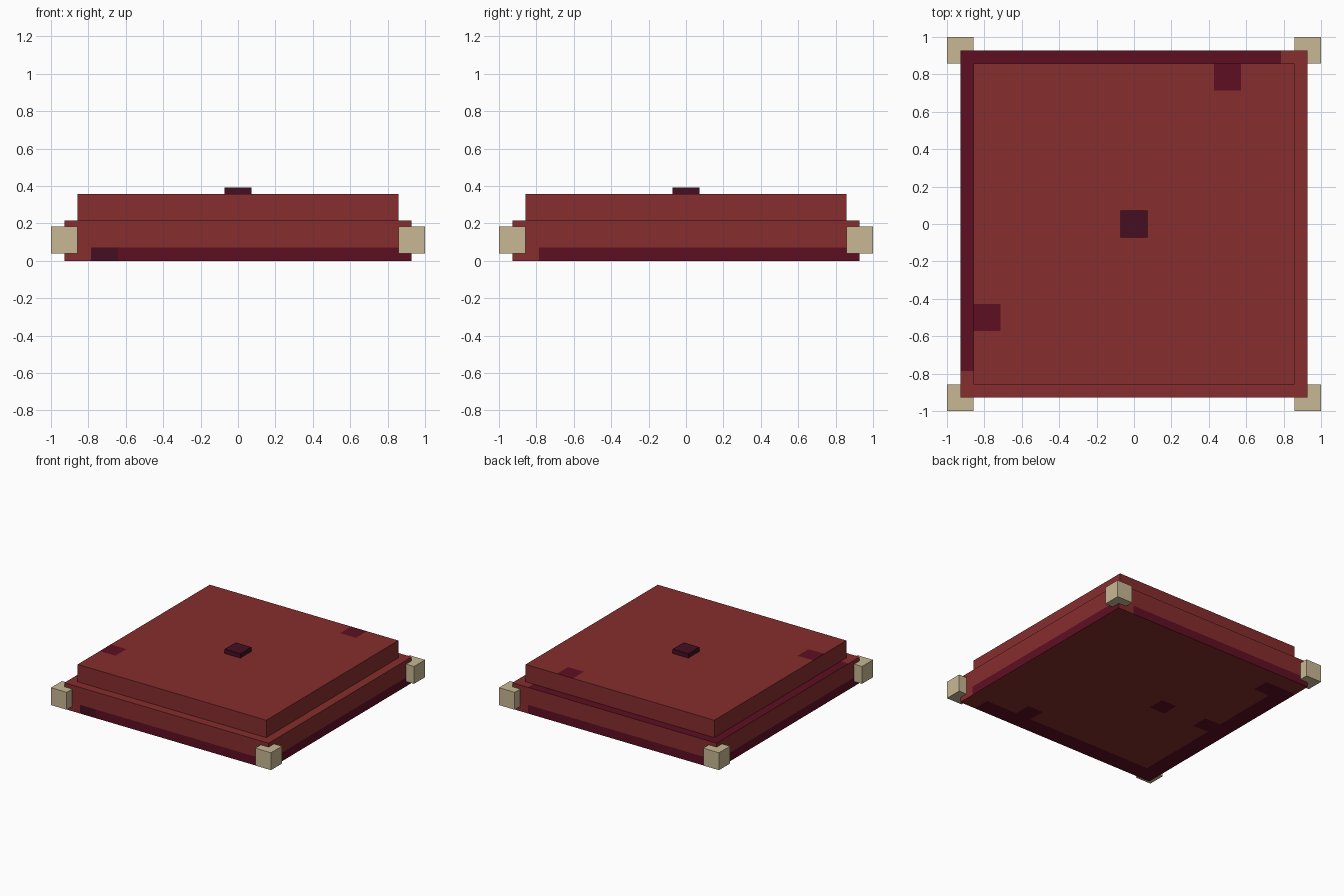
import bpy
import bmesh
from mathutils import Matrix, Vector

cube = bpy.data.objects.get("Cube")
if cube:
    bpy.data.objects.remove(cube, do_unlink=True)

U = 1 / 14  # layout unit


def material(name, rgb):
    mat = bpy.data.materials.new(name)
    mat.use_nodes = True
    mat.diffuse_color = (*rgb, 1)
    mat.node_tree.nodes["Principled BSDF"].inputs["Base Color"].default_value = (*rgb, 1)
    return mat


RED = material("brick red", (0.24, 0.026, 0.026))
WINE = material("wine", (0.112, 0.0045, 0.0165))
PLUM = material("dark plum", (0.058, 0.0045, 0.0145))
BEIGE = material("beige", (0.58, 0.48, 0.295))


def box(name, center, size, mats, cuts=((), (), ()), rule=None):
    """Box in layout units, cut along each axis, with faces coloured by a rule."""
    bm = bmesh.new()
    bmesh.ops.create_cube(bm, size=1, matrix=Matrix.LocRotScale(Vector(center), None, Vector(size)))
    for axis, places in enumerate(cuts):
        normal = Vector([float(i == axis) for i in range(3)])
        for p in places:
            bmesh.ops.bisect_plane(bm, geom=bm.verts[:] + bm.edges[:] + bm.faces[:],
                                   plane_co=normal * p, plane_no=normal)
    bm.normal_update()
    if rule:
        for f in bm.faces:
            f.material_index = rule(f.calc_center_median(), f.normal)
    bmesh.ops.scale(bm, vec=(U, U, U), verts=bm.verts)
    mesh = bpy.data.meshes.new(name)
    bm.to_mesh(mesh)
    bm.free()
    for m in mats:
        mesh.materials.append(m)
    obj = bpy.data.objects.new(name, mesh)
    bpy.context.collection.objects.link(obj)
    return obj


def in_patch(c, patches):
    return any(abs(c.x - x) < 1 and abs(c.y - y) < 1 for x, y in patches)


def base_rule(c, n):
    # ledge on top
    if n.z > 0.5:
        return int((c.x < -12 and c.y > -11) or (c.y > 12 and c.x < 11))
    # underside borders and spots
    if n.z < -0.5:
        border = (c.y < -11 and c.x < 11) or (c.x < -11 and c.y < 11)
        return int(border or in_patch(c, [(6, -10), (-4, 0), (-10, 0), (-10, 10)]))
    # lower band, starting one square in from each corner
    along = c.dot(Vector((-n.y, n.x, 0)))
    if c.z > 1 or along < -11:
        return 0
    return 2 if n.y < -0.5 and along < -9 else 1


def plate_rule(c, n):
    return int(n.z > 0.5 and in_patch(c, [(7, 11), (-11, -7)]))


# Cushion layers
lines = [-12, *range(-11, 12, 2), 12]
box("cushion_base", (0, 0, 1.5), (26, 26, 3), [RED, WINE, PLUM], (lines, lines, (1,)), base_rule)
box("cushion_top", (0, 0, 4), (24, 24, 2), [RED, WINE],
    ((-10, 6, 8), (-8, -6, 10), ()), plate_rule)

# Centre button
box("button", (0, 0, 5.25), (2, 2, 0.5), [PLUM])

# Corner tassels
for y, depth in ((-13, "front"), (13, "back")):
    for x, side in ((-13, "right"), (13, "left")):
        box(f"{depth}_{side}_tassel", (x, y, 1.55), (2, 2, 2), [BEIGE])
